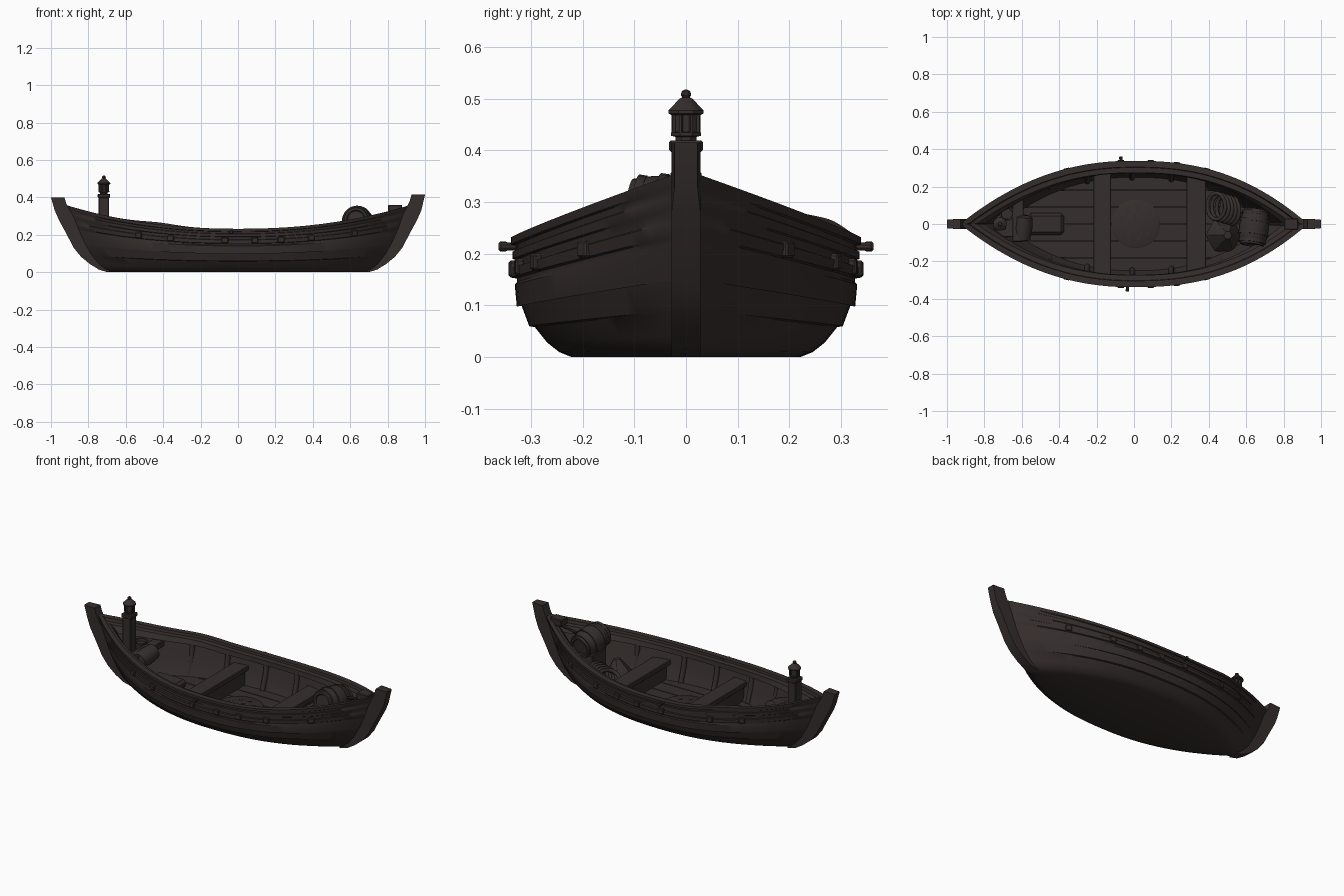
import bpy, bmesh, math
from mathutils import Vector, Matrix

if "Cube" in bpy.data.objects:
    bpy.data.objects.remove(bpy.data.objects["Cube"])

WOOD = bpy.data.materials.new("dark wood")
WOOD.diffuse_color = (0.036, 0.027, 0.026, 1)
WOOD.use_nodes = True
WOOD.node_tree.nodes["Principled BSDF"].inputs["Base Color"].default_value = WOOD.diffuse_color

def finish(name, bm):
    bmesh.ops.recalc_face_normals(bm, faces=bm.faces[:])
    me = bpy.data.meshes.new(name)
    bm.to_mesh(me)
    bm.free()
    ob = bpy.data.objects.new(name, me)
    me.materials.append(WOOD)
    bpy.context.collection.objects.link(ob)
    bpy.ops.object.select_all(action='DESELECT')
    ob.select_set(True)
    bpy.context.view_layer.objects.active = ob
    bpy.ops.object.shade_smooth_by_angle(angle=math.radians(32))
    return ob

def box(name, c, size, rz=0, ry=0, bevel=0.004):
    bm = bmesh.new()
    bmesh.ops.create_cube(bm, size=1, matrix=Matrix.Diagonal((*size, 1)))
    if bevel:
        bmesh.ops.bevel(bm, geom=bm.edges[:], offset=bevel, segments=1, affect='EDGES')
    bm.transform(Matrix.Translation(c) @ Matrix.Rotation(rz, 4, 'Z') @ Matrix.Rotation(ry, 4, 'Y'))
    return finish(name, bm)

def lathe(name, c, prof, n=16, axis=(0, 0, 1)):
    # prof: (radius, height) pairs, capped at both ends
    bm = bmesh.new()
    rings = [[bm.verts.new((r * math.cos(2 * math.pi * (i + .5) / n), r * math.sin(2 * math.pi * (i + .5) / n), h))
              for i in range(n)] for r, h in prof]
    for a, b in zip(rings, rings[1:]):
        for i in range(n):
            bm.faces.new((a[i], a[(i + 1) % n], b[(i + 1) % n], b[i]))
    bm.faces.new(rings[0])
    bm.faces.new(rings[-1])
    bm.transform(Matrix.Translation(c) @ Vector((0, 0, 1)).rotation_difference(Vector(axis)).to_matrix().to_4x4())
    return finish(name, bm)

def tube(name, pts, r, cyclic=False):
    cu = bpy.data.curves.new(name, 'CURVE')
    cu.dimensions = '3D'
    cu.bevel_depth, cu.bevel_resolution, cu.use_fill_caps = r, 2, True
    sp = cu.splines.new('POLY')
    sp.points.add(len(pts) - 1)
    for p, q in zip(sp.points, pts):
        p.co = (*q, 1)
    sp.use_cyclic_u = cyclic
    cu.materials.append(WOOD)
    ob = bpy.data.objects.new(name, cu)
    bpy.context.collection.objects.link(ob)
    return ob

# --- hull shape rules
FLOOR = 0.05
def sheer(x): return 0.232 + 0.13 * min(1, abs(x) / 0.93) ** 2.2
def bump(x): return 0.011 * math.exp(-((x + .42) / .13) ** 2)   # raised rail on the back side
def full(t): return max(0, 1 - abs(t) ** (2.4 if t > 0 else 2.2))
def stem_x(z): return 0.70 + 0.23 * (min(z, .36) / 0.36) ** 0.5
def side_y(x, w=0.336): return w * full(x / 0.92)

# --- hull: lapped planks outside, cap rail, inner wall (half width, height, inset)
section = [(.22, 0, 0), (.245, .010, 0), (.268, .028, 0), (.292, .058, 0), (.303, .060, 0), (.318, .10, 0),
           (.327, .098, 0), (.331, .14, 0), (.327, .145, 0), (.327, .152, 0), (.338, .154, 0), (.338, .172, 0),
           (.329, .174, 0), (.329, .188, 0), (.335, .190, 0), (.335, .204, 0), (.329, .206, 0), (.330, .216, 0),
           (.338, .218, 0), (.338, .232, 0), (.338, .232, .034), (.338, .219, .036), (.336, .217, .062),
           (.336, .190, .064), (.336, .186, .046), (.325, .12, .050), (.30, .06, .045), (.285, .03, .045)]
bm = bmesh.new()
N = 56
rings = []
for i in range(N + 1):
    t = math.sin((i / N - .5) * math.pi) * .6 + (2 * i / N - 1) * .4
    half = []
    for w, z, inset in section:
        x = t * (stem_x(z * 1.56) - (0.5 * inset if z < .21 else 0))
        half.append((x, max(0, w * full(t) - inset), z / .232 * sheer(t * .93)))
    ring = [(x, y, z + (bump(x) if z > .2 else 0)) for x, y, z in half]
    ring += [(x, -y, z) for x, y, z in reversed(half)]
    rings.append([bm.verts.new(p) for p in ring])
M = len(rings[0])
for a, b in zip(rings, rings[1:]):
    for j in range(M):
        bm.faces.new((a[j], a[(j + 1) % M], b[(j + 1) % M], b[j]))
finish("hull", bm)

# --- curved stem posts at both ends
def stem(name, s, top):
    outer = [(.69, 0), (.74, .012), (.79, .042), (.84, .083), (.878, .13), (.92, .21), (.958, .28), (.98, .33), (1.0, top)]
    inner = [(.928, top), (.918, top - .035), (.88, .30), (.84, .20), (.78, .10), (.69, .03)]
    bm = bmesh.new()
    f = bm.faces.new([bm.verts.new((s * x, -.028, z)) for x, z in outer + inner])
    ext = bmesh.ops.extrude_face_region(bm, geom=[f])['geom']
    bmesh.ops.translate(bm, verts=[v for v in ext if isinstance(v, bmesh.types.BMVert)], vec=(0, .056, 0))
    for v in bm.verts:      # taper towards the outer tip
        if abs(v.co.x) > .97:
            v.co.y *= .8
    finish(name, bm)

stem("bow_stem", -1, .40)
stem("stern_stem", 1, .415)
box("stern_hook", (.84, 0, .34), (.075, .06, .04))
box("stern_keelson", (.81, 0, .315), (.18, .014, .014), ry=-.2)

# --- floor planks clipped to the hull outline
edges = [-.28, -.18, -.09, 0, .09, .18, .28]
for k, (a, b) in enumerate(zip(edges, edges[1:])):
    bm = bmesh.new()
    rows = []
    for i in range(33):
        x = -.74 + 1.48 * i / 32
        lim = .265 * full(x / .75)
        y0, y1 = (max(-lim, min(lim, v)) for v in (a + .002, b - .002))
        rows.append([bm.verts.new((x, y, z)) for y, z in
                     ((y0, FLOOR - .02), (y0, FLOOR), (y1, FLOOR), (y1, FLOOR - .02))])
    for p, q in zip(rows, rows[1:]):
        for j in range(4):
            bm.faces.new((p[j], p[(j + 1) % 4], q[(j + 1) % 4], q[j]))
    finish(f"floor_plank_{k}", bm)

# --- round drain grate with raised studs
lathe("grate", (.01, 0, FLOOR - .004), [(.13, 0), (.13, .010), (.122, .014)], 32)
for r, n in ((.035, 4), (.08, 9)):
    for i in range(n):
        a = 2 * math.pi * i / n
        lathe("grate_stud", (.01 + r * math.cos(a), r * math.sin(a), FLOOR + .009), [(.011, 0), (.011, .003)], 10)

# --- seats with boards below
for name, x, wide in (("front_seat", -.17, .095), ("rear_seat", .333, .105)):
    ln = 2 * (side_y(x) - .045)
    box(name, (x, 0, .142), (wide, ln, .028))
    box(name + "_board", (x, 0, .09), (wide * .85, ln - .06, .09))
box("bow_beam", (-.62, .03, .215), (.06, .25, .035))
box("bow_deck", (-.69, 0, .165), (.11, .14, .03))

# --- inner ribs
for x in (-.45, -.25, -.01, .2, .47):
    for s in (-1, 1):
        y = side_y(x)
        tube("rib", [(x, s * (y - .05), sheer(x) - .03), (x, s * (y - .06), .14), (x, s * (y - .09), FLOOR)], .015)

# --- rail brackets and oar pegs
for x in (-.53, -.36, -.07, .09, .23, .39, .62):
    for s in (-1, 1):
        slope = math.atan2(side_y(x + .01) - side_y(x - .01), .02)
        z = .170 / .232 * sheer(x)
        y = .338 * full(x / stem_x(.170 * 1.56))
        box("rail_bracket", (x, s * (y - .003), z), (.036, .018, .032), rz=s * slope)
for x, s in ((-.07, 1), (-.035, -1)):
    lathe("oar_peg", (x, s * .30, .214), [(.008, 0), (.008, .045), (.010, .05), (.010, .058), (.007, .062)], 10, (0, s, 0))
    box("oar_block", (x, s * .320, .224), (.05, .035, .016))

# --- lantern post
box("lantern_post", (-.717, 0, .23), (.056, .056, .36))
box("post_collar", (-.717, 0, .408), (.066, .066, .022))
lathe("lantern_neck", (-.717, 0, .418), [(.022, 0), (.022, .008), (.031, .01), (.031, .016), (.024, .017)], 8)
lathe("lantern_body", (-.717, 0, .43), [(.024, 0), (.024, .042)], 8)
for i in range(8):
    a = 2 * math.pi * (i + .5) / 8
    box("lantern_bar", (-.717 + .026 * math.cos(a), .026 * math.sin(a), .451), (.006, .006, .042), rz=a, bevel=0)
lathe("lantern_roof", (-.717, 0, .468), [(.030, 0), (.037, .003), (.037, .009), (.013, .032), (.008, .034),
                                         (.011, .039), (.009, .046), (.003, .049)], 8)

# --- bow cargo: bundle, tub and low chest
lathe("bow_bundle", (-.60, -.09, .19), [(.02, 0), (.045, .01), (.05, .07), (.045, .13), (.02, .14)], 14, (.1, 1, .15))
lathe("bow_tub", (-.68, .055, .18), [(.035, 0), (.04, .06), (.032, .06), (.03, .045)], 14)
box("low_chest", (-.47, 0, .07), (.19, .115, .05), bevel=.015)

# --- stern cargo: barrel, rope coils and sack
R, L = .08, .19
start = Vector((.63, -.112, .283))
def barrel_r(f): return R * (1 - .22 * (2 * f - 1) ** 2)
prof = [(.045, .008), (.05, 0)] + [(barrel_r(i / 10), L * i / 10) for i in range(11)] + [(.05, L), (.045, L - .008)]
lathe("barrel", start, prof, 20, (.12, 1, -.15))
d = Vector((.12, 1, -.15)).normalized()
for f in (.1, .32, .68, .9):
    r = barrel_r(f) + .004
    lathe("barrel_hoop", start + d * (L * f - .008), [(r - .008, 0), (r, 0), (r, .016), (r - .008, .016)], 20, d)
box("barrel_cradle", (.63, 0, .15), (.12, .13, .15))
for k in range(5):
    cx, cy, tilt = .44 + .022 * k, .095 - .006 * k, .5 + .1 * k
    tube("rope_coil", [(cx + .055 * math.cos(a) * math.cos(tilt), cy + .07 * math.sin(a),
                        .14 + .055 * math.cos(a) * math.sin(tilt))
                       for a in (2 * math.pi * i / 20 for i in range(20))], .011, True)
bm = bmesh.new()
bmesh.ops.create_cone(bm, cap_ends=True, segments=24, radius1=.09, radius2=.02, depth=.11)
for v in bm.verts:     # folded cloth
    k = 1 + .06 * math.cos(6 * math.atan2(v.co.y, v.co.x))
    v.co.x *= k
    v.co.y *= k
bm.transform(Matrix.Translation((.49, -.06, .125)) @ Matrix.Rotation(.2, 4, 'Y'))
finish("folded_sack", bm)
